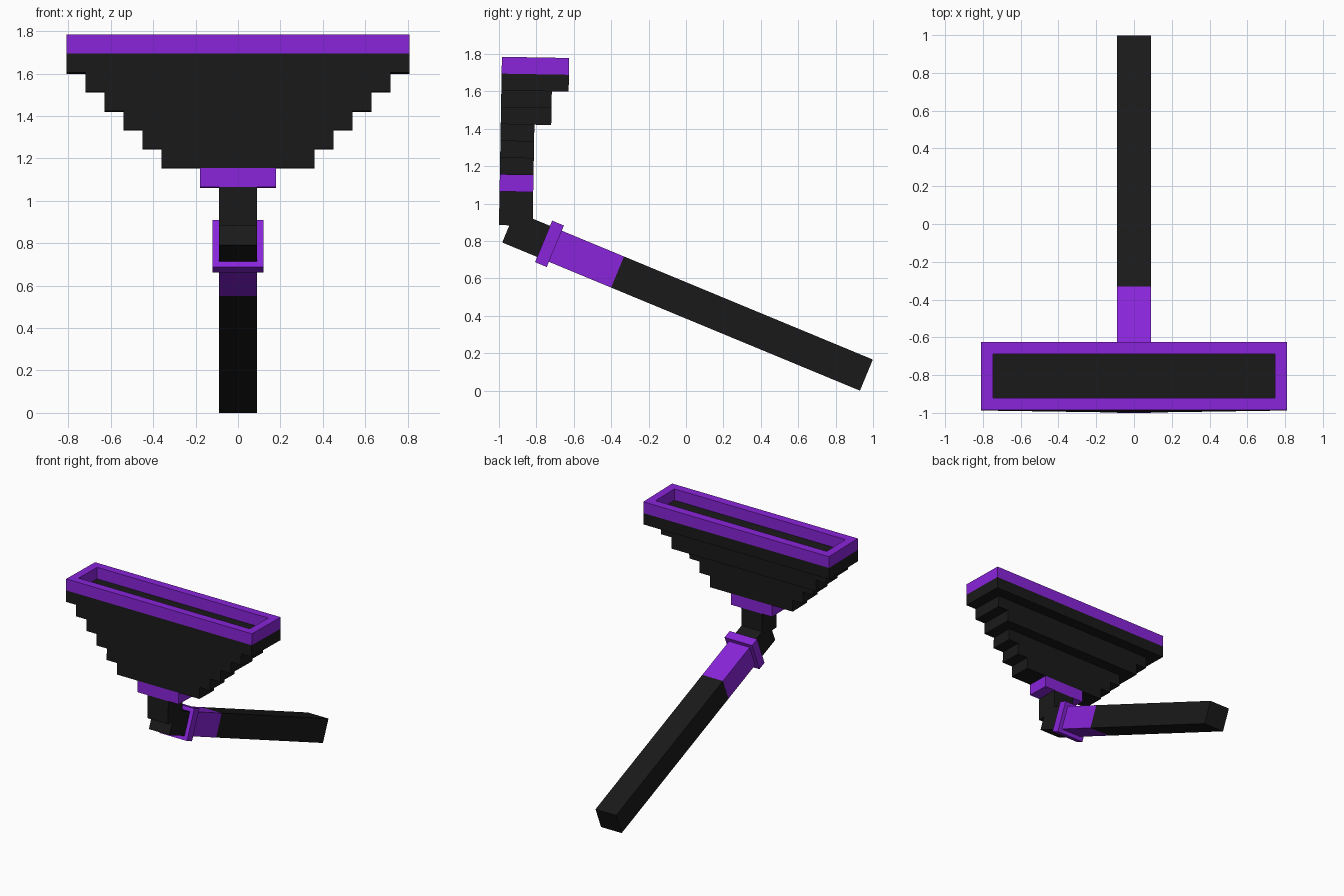
import bpy, bmesh
from math import radians
from mathutils import Matrix, Vector

if "Cube" in bpy.data.objects:
    bpy.data.objects.remove(bpy.data.objects["Cube"])

U = 0.09  # grid unit of the blocky design


def material(name, color):
    m = bpy.data.materials.new(name)
    m.diffuse_color = color
    m.use_nodes = True
    m.node_tree.nodes["Principled BSDF"].inputs["Base Color"].default_value = m.diffuse_color
    return m


black = material("black_plastic", (0.01, 0.01, 0.01, 1))
purple = material("purple_plastic", (0.25, 0.018, 0.7, 1))

# Local frames: origin at the lower corner of each section, tilted about x
tube_frame = Matrix.Translation((0, 0.93, 0)) @ Matrix.Rotation(radians(-22.5), 4, 'X')
head_frame = Matrix.Translation((0, -1.0, 0.885)) @ Matrix.Rotation(radians(-1), 4, 'X')


def add_box(bm, half_x, y0, y1, z0, z1):
    size = Matrix.Diagonal((2 * half_x, y1 - y0, z1 - z0, 1))
    centre = Matrix.Translation((0, (y0 + y1) / 2, (z0 + z1) / 2))
    bmesh.ops.create_cube(bm, size=1, matrix=centre @ size)


def finish(name, bm, mat, frame):
    bmesh.ops.recalc_face_normals(bm, faces=bm.faces)
    me = bpy.data.meshes.new(name)
    bm.to_mesh(me)
    bm.free()
    me.materials.append(mat)
    ob = bpy.data.objects.new(name, me)
    ob.matrix_world = frame
    bpy.context.collection.objects.link(ob)


def block(name, mat, frame, *dims):
    bm = bmesh.new()
    add_box(bm, *dims)
    finish(name, bm, mat, frame)


# Sloping tube: handle, coloured sleeve, collar and elbow end
block("handle_tube", black, tube_frame, U, -16 * U, 0, 0, 2 * U)
block("sleeve", purple, tube_frame, U, -20 * U, -16 * U, 0, 2 * U)
block("collar", purple, tube_frame, 0.12, -1.868, -1.80, -0.03, 2 * U + 0.03)
block("elbow", black, tube_frame, U, -23 * U, -1.868, 0, 2 * U)

# Upright neck and its coloured band
block("neck", black, head_frame, U, 0, 2 * U, 0, 2 * U)
block("neck_band", purple, head_frame, 2 * U, 0, 2 * U, 2 * U, 3 * U)

# Stepped funnel, widening each layer and deepening towards the back
bm = bmesh.new()
for i, depth in enumerate((2, 2, 2, 3, 3, 4)):
    add_box(bm, (4 + i) * U, 0, depth * U, (3 + i) * U, (4 + i) * U)
finish("stepped_funnel", bm, black, head_frame)

# Open rim on top
bm = bmesh.new()
add_box(bm, 9 * U, 0, 4 * U, 9 * U, 10 * U)
top = max(bm.faces, key=lambda f: f.calc_center_median().z)
bottom = min(bm.faces, key=lambda f: f.calc_center_median().z)
bmesh.ops.inset_region(bm, faces=[top], thickness=U)
wall = bmesh.ops.extrude_face_region(bm, geom=[top])
verts = [g for g in wall["geom"] if isinstance(g, bmesh.types.BMVert)]
floor = [g for g in wall["geom"] if isinstance(g, bmesh.types.BMFace)]
bmesh.ops.translate(bm, verts=verts, vec=Vector((0, 0, -U)))
old = [top] if top.is_valid else []
bmesh.ops.delete(bm, geom=list(set(floor + old + [bottom])), context='FACES_ONLY')
finish("rim", bm, purple, head_frame)
